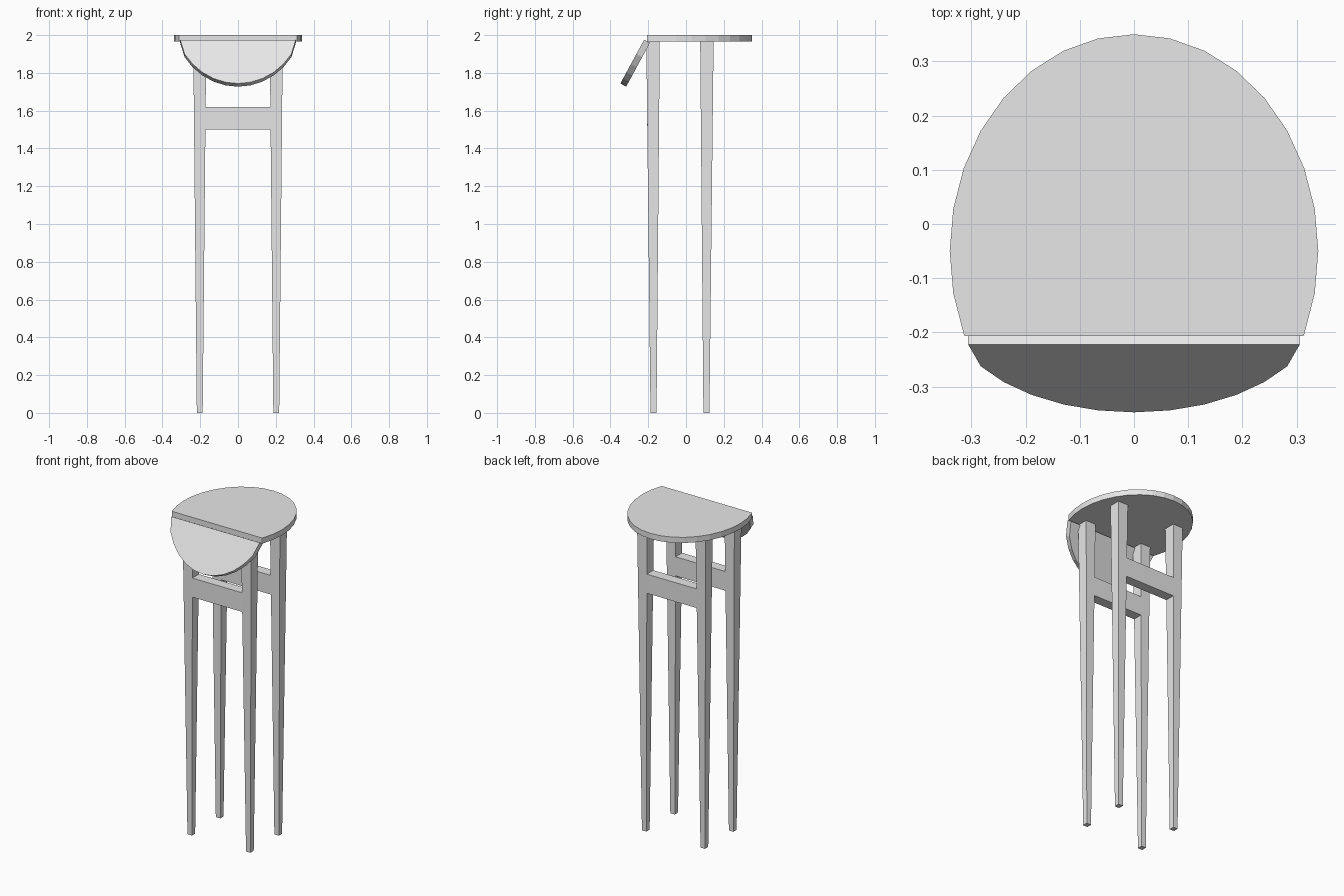
import bpy
import bmesh
from math import cos, sin, radians
from mathutils import Matrix

if "Cube" in bpy.data.objects:
    bpy.data.objects.remove(bpy.data.objects["Cube"])

grey = bpy.data.materials.new("plain grey")
grey.use_nodes = True
grey.diffuse_color = (0.8, 0.8, 0.8, 1)
grey.node_tree.nodes["Principled BSDF"].inputs["Base Color"].default_value = (0.8, 0.8, 0.8, 1)

RX, RY, CY = 0.34, 0.40, -0.05    # oval table outline
TOP, THICK = 2.0, 0.035
FOLD = -0.207                     # fold line of the drop leaf


def finish(name, bm):
    bmesh.ops.recalc_face_normals(bm, faces=bm.faces)
    mesh = bpy.data.meshes.new(name)
    bm.to_mesh(mesh)
    bm.free()
    mesh.materials.append(grey)
    obj = bpy.data.objects.new(name, mesh)
    bpy.context.collection.objects.link(obj)
    return obj


def slab(name, outline, matrix=Matrix()):
    """Board with its upper face on the outline and its thickness below."""
    bm = bmesh.new()
    face = bm.faces.new([bm.verts.new((x, y, 0)) for x, y in outline])
    extruded = bmesh.ops.extrude_face_region(bm, geom=[face])["geom"]
    moved = [v for v in extruded if isinstance(v, bmesh.types.BMVert)]
    bmesh.ops.translate(bm, verts=moved, vec=(0, 0, -THICK))
    bmesh.ops.transform(bm, matrix=matrix, verts=bm.verts)
    return finish(name, bm)


def tapered(name, bottom, top, z0, z1):
    """Four-sided bar between two (x0, x1, y0, y1) rectangles."""
    bm = bmesh.new()
    rings = []
    for (x0, x1, y0, y1), z in ((bottom, z0), (top, z1)):
        corners = ((x0, y0), (x1, y0), (x1, y1), (x0, y1))
        rings.append([bm.verts.new((x, y, z)) for x, y in corners])
    for ring in rings:
        bm.faces.new(ring)
    for i in range(4):
        j = (i + 1) % 4
        bm.faces.new((rings[0][i], rings[0][j], rings[1][j], rings[1][i]))
    return finish(name, bm)


oval = [(RX * sin(radians(11.25 * i)), CY + RY * cos(radians(11.25 * i))) for i in range(32)]

# Fixed part of the top, cut straight at the fold
fixed = [p for p in oval if p[1] > FOLD]
right = [p for p in fixed if p[0] >= 0]
left = [p for p in fixed if p[0] < 0]
slab("table_top", right + [(0.312, FOLD), (-0.312, FOLD)] + left,
     Matrix.Translation((0, 0, TOP)))

# Drop leaf hanging from the fold
HINGE = -0.187
curve = [(x, y - HINGE) for x, y in oval if y < FOLD]
slab("drop_leaf", [(0.306, 0)] + curve + [(-0.306, 0)],
     Matrix.Translation((0, -0.222, 1.975)) @ Matrix.Rotation(radians(61.5), 4, "X"))

# Tapered legs and the rails joining each left and right pair
MID = -0.032
for end, sy in (("front", -1), ("back", 1)):
    def depth(inner, outer):
        return sorted((MID + sy * inner, MID + sy * outer))

    for side, sx in (("left", 1), ("right", -1)):
        tapered(f"{end}_{side}_leg",
                (*sorted((sx * 0.187, sx * 0.218)), *depth(0.124, 0.156)),
                (*sorted((sx * 0.168, sx * 0.237)), *depth(0.107, 0.178)),
                0, TOP - THICK)
    tapered(f"{end}_rail",
            (-0.175, 0.175, *depth(0.111, 0.173)),
            (-0.175, 0.175, *depth(0.110, 0.174)), 1.5, 1.62)
